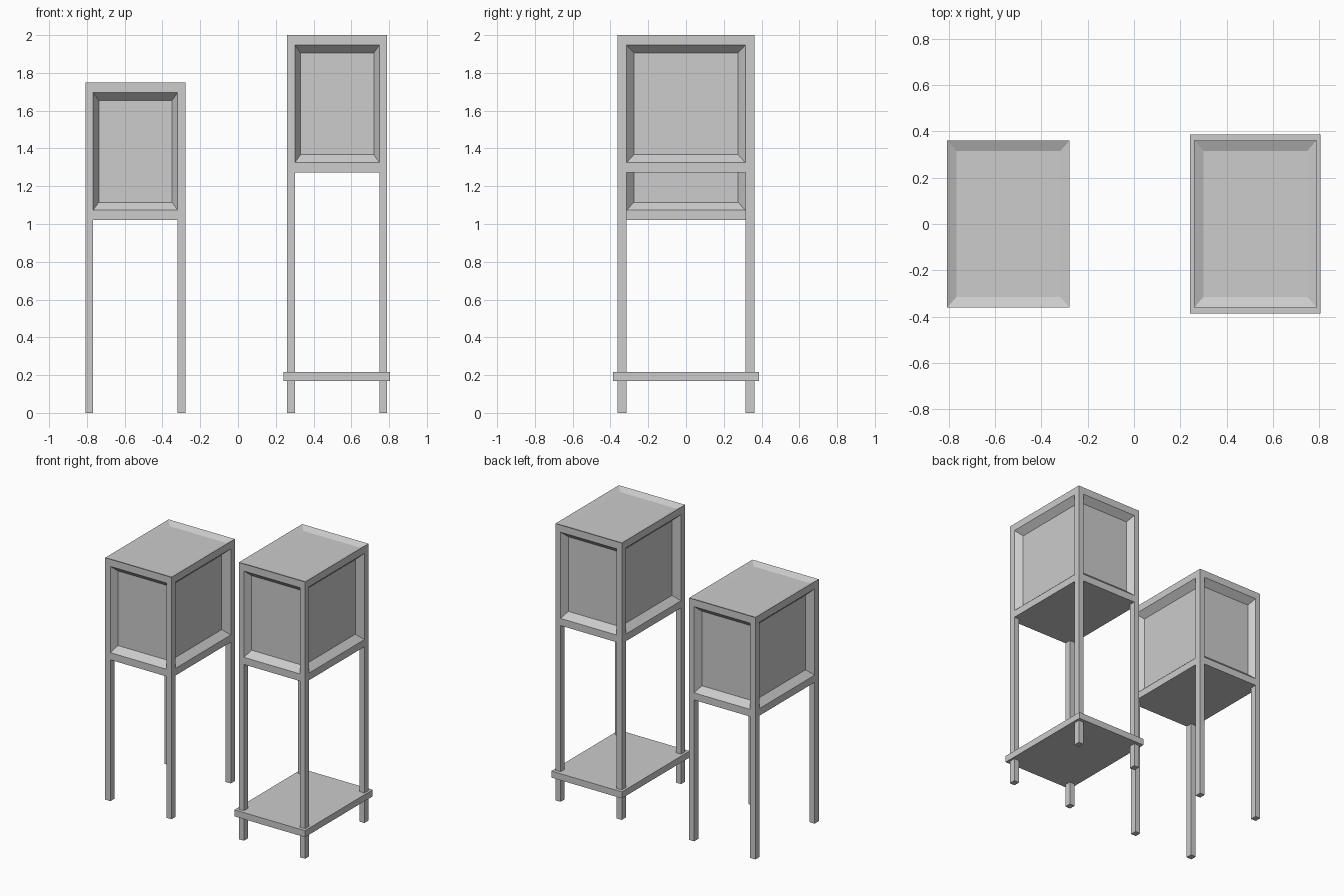
import bpy
import bmesh
from mathutils import Vector

old = bpy.data.objects.get("Cube")
if old:
    bpy.data.objects.remove(old, do_unlink=True)

grey = bpy.data.materials.new("plain grey")
grey.use_nodes = True
colour = (0.604, 0.604, 0.604, 1)
grey.diffuse_color = colour
grey.node_tree.nodes["Principled BSDF"].inputs["Base Color"].default_value = colour

WIDTH, DEPTH, HEIGHT = 0.53, 0.724, 0.727
POST = Vector((0.041, 0.047, 0.052))      # frame thickness along each axis
BEVEL = Vector((0.03, 0.04, 0.042))       # sloped border around each panel


def add_box(bm, low, high):
    """Add an axis-aligned box and return its faces."""
    low, high = Vector(low), Vector(high)
    verts = bmesh.ops.create_cube(bm, size=1)["verts"]
    for v in verts:
        v.co = Vector(high[i] if v.co[i] > 0 else low[i] for i in range(3))
    return list({f for v in verts for f in v.link_faces})


def step_in(bm, face, margin, depth):
    """Shrink a face by a margin per axis and sink it, leaving a border."""
    normal = face.normal.copy()
    centre = face.calc_center_median()
    inner = bmesh.ops.extrude_discrete_faces(bm, faces=[face])["faces"][0]
    for v in inner.verts:
        for i in range(3):
            offset = v.co[i] - centre[i]
            if abs(normal[i]) < 0.5:
                v.co[i] -= margin[i] if offset > 0 else -margin[i]
        v.co -= normal * depth
    inner.normal_update()
    return inner


def finish(bm, name):
    bmesh.ops.recalc_face_normals(bm, faces=bm.faces)
    mesh = bpy.data.meshes.new(name)
    bm.to_mesh(mesh)
    bm.free()
    mesh.materials.append(grey)
    bpy.context.collection.objects.link(bpy.data.objects.new(name, mesh))


def stand(name, x, bottom):
    # Cabinet with a recessed panel on each side and a shallow dished top
    bm = bmesh.new()
    half = Vector((WIDTH / 2, DEPTH / 2, 0))
    faces = add_box(bm, (x - half.x, -half.y, bottom),
                    (x + half.x, half.y, bottom + HEIGHT))
    bm.normal_update()
    for face in faces:
        if face.normal.z > 0.5:
            step_in(bm, face, POST, 0.02)
        elif face.normal.z > -0.5:
            frame = step_in(bm, face, POST, 0)
            step_in(bm, frame, BEVEL, 0.045)
    finish(bm, name + "_cabinet")

    # Four square legs flush with the cabinet corners
    bm = bmesh.new()
    for sx in (-1, 1):
        for sy in (-1, 1):
            cx = x + sx * (half.x - POST.x / 2)
            cy = sy * (half.y - POST.y / 2)
            add_box(bm, (cx - POST.x / 2, cy - POST.y / 2, 0),
                    (cx + POST.x / 2, cy + POST.y / 2, bottom))
    finish(bm, name + "_legs")


stand("short_stand", -0.543, 1.021)
stand("tall_stand", 0.525, 1.273)

# Low shelf overhanging the legs of the tall stand
bm = bmesh.new()
add_box(bm, (0.242, -0.387, 0.17), (0.806, 0.387, 0.217))
finish(bm, "tall_stand_shelf")
